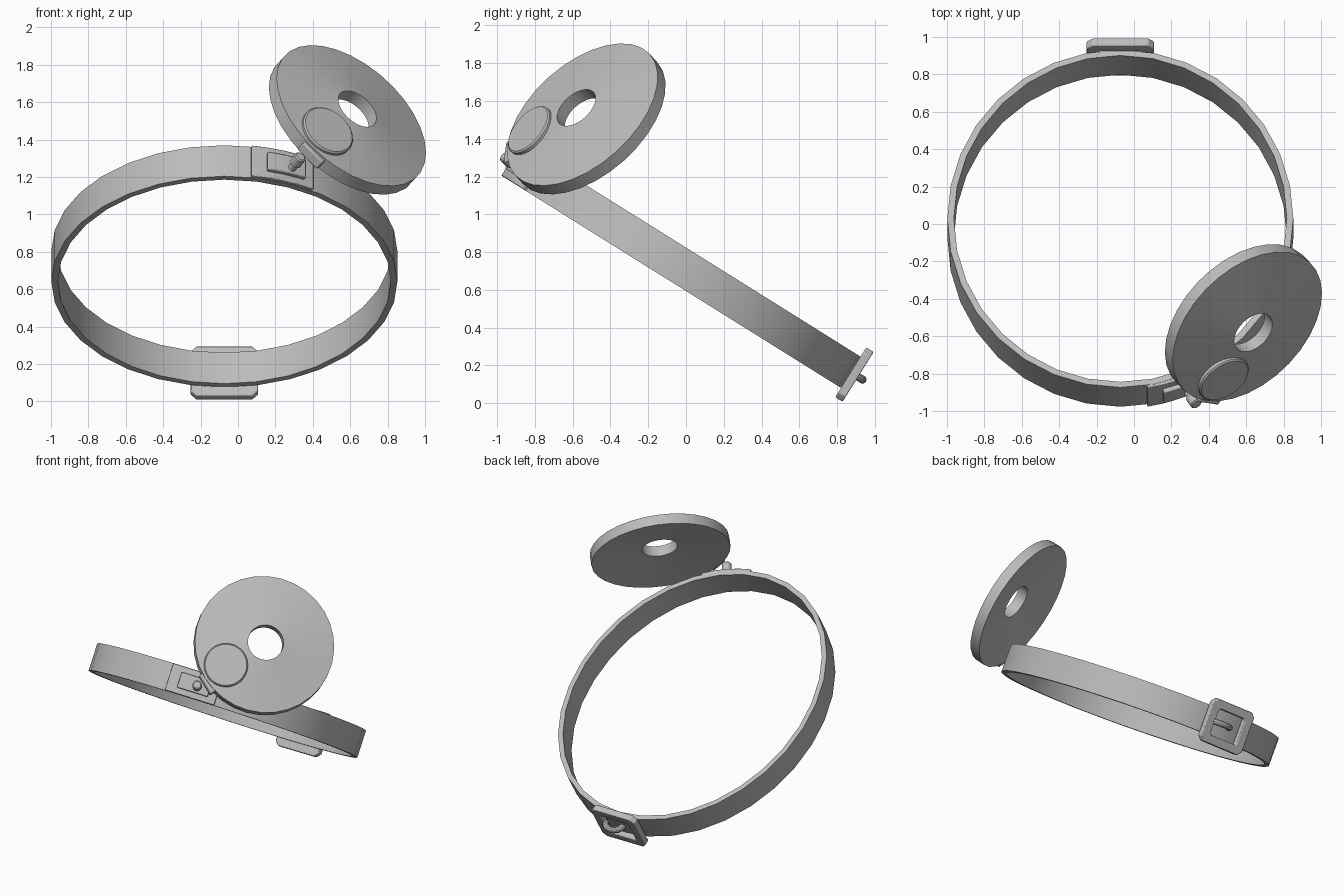
import bpy, bmesh, math
from mathutils import Matrix, Vector

if "Cube" in bpy.data.objects:
    bpy.data.objects.remove(bpy.data.objects["Cube"], do_unlink=True)

grey = bpy.data.materials.new("plain grey")
grey.use_nodes = True
grey.diffuse_color = (0.5, 0.5, 0.5, 1)
grey.node_tree.nodes["Principled BSDF"].inputs["Base Color"].default_value = (0.5, 0.5, 0.5, 1)

TAU = 2 * math.pi


def loft(name, rings, matrix, wrap=False, bevel=0.0):
    """Join closed rings of points into a solid, capped at the ends unless wrapped."""
    bm = bmesh.new()
    rows = [[bm.verts.new(p) for p in ring] for ring in rings]
    n = len(rows[0])
    for i in range(len(rows) if wrap else len(rows) - 1):
        a, b = rows[i], rows[(i + 1) % len(rows)]
        for j in range(n):
            k = (j + 1) % n
            bm.faces.new((a[j], a[k], b[k], b[j]))
    if not wrap:
        bm.faces.new(rows[0])
        bm.faces.new(rows[-1])
    bmesh.ops.recalc_face_normals(bm, faces=bm.faces)
    mesh = bpy.data.meshes.new(name)
    bm.to_mesh(mesh)
    bm.free()
    obj = bpy.data.objects.new(name, mesh)
    bpy.context.collection.objects.link(obj)
    mesh.materials.append(grey)
    obj.matrix_world = matrix
    if bevel:
        mod = obj.modifiers.new("Bevel", "BEVEL")
        mod.width = bevel
        mod.segments = 2
    bpy.ops.object.select_all(action="DESELECT")
    obj.select_set(True)
    bpy.context.view_layer.objects.active = obj
    bpy.ops.object.shade_smooth_by_angle(angle=math.radians(30))
    return obj


def circle(r, z, n=32):
    return [(r * math.cos(TAU * i / n), r * math.sin(TAU * i / n), z) for i in range(n)]


def frame(origin, z_axis, x_hint):
    """Placement matrix with its z along z_axis and its x near x_hint."""
    z = Vector(z_axis).normalized()
    y = z.cross(Vector(x_hint)).normalized()
    rot = Matrix((y.cross(z), y, z)).transposed().to_4x4()
    return Matrix.Translation(origin) @ rot


# Strap space: an oval ring tilted down towards the back
HALF_X, HALF_Y = 0.925, 1.064
strap_space = Matrix.Translation((-0.073, -0.023, 0.723)) @ Matrix.Rotation(math.radians(-32), 4, "X")


def strap_section(angle, inner, outer, half_h):
    s, c = math.sin(angle), -math.cos(angle)
    return [((HALF_X + o) * s, (HALF_Y + o) * c, z)
            for o, z in ((inner, -half_h), (outer, -half_h), (outer, half_h), (inner, half_h))]


def strap_patch(name, start, end, inner, outer, half_h, bevel):
    steps = 4
    angles = [math.radians(start + (end - start) * i / steps) for i in range(steps + 1)]
    loft(name, [strap_section(a, inner, outer, half_h) for a in angles], strap_space, bevel=bevel)


loft("head_strap", [strap_section(TAU * i / 32, -0.035, 0, 0.0975) for i in range(32)],
     strap_space, wrap=True)

# Mounting plates on the front of the strap
strap_patch("mount_plate", 8.9, 30.5, -0.01, 0.015, 0.096, 0.004)
strap_patch("mount_block", 14, 27, 0.0, 0.04, 0.055, 0.006)


# Buckle frame at the back
def chamfered_rect(w, h, c, y):
    corners = []
    for sx, sz in ((1, 1), (-1, 1), (-1, -1), (1, -1)):
        pair = [(sx * w, y, sz * (h - c)), (sx * (w - c), y, sz * h)]
        corners += pair if sx * sz > 0 else pair[::-1]
    return corners


back, front = HALF_Y + 0.038, HALF_Y - 0.008
loft("buckle_frame", [chamfered_rect(0.18, 0.155, 0.03, back), chamfered_rect(0.115, 0.095, 0.012, back),
                      chamfered_rect(0.115, 0.095, 0.012, front), chamfered_rect(0.18, 0.155, 0.03, front)],
     strap_space, wrap=True, bevel=0.006)

# Buckle prong, arched over one side of the frame
prong = []
for i in range(9):
    t = math.pi * i / 8
    cx, cy = 0.045 + 0.07 * math.cos(t), HALF_Y + 0.01 + 0.055 * math.sin(t)
    out = Vector((math.cos(t) * 0.055, math.sin(t) * 0.07, 0)).normalized()
    prong.append([Vector((cx, cy, 0)) + out * x + Vector((0, 0, y)) for x, y, _ in circle(0.022, 0, 10)])
loft("buckle_prong", prong, strap_space)

# Shallow conical mirror with a centre hole
normal = Vector((0.555, -0.555, 0.62)).normalized()
radial = Vector((-0.46, -0.83, -0.33))
radial = (radial - normal * radial.dot(normal)).normalized()
tangent = normal.cross(radial)
centre = Vector((0.585, -0.528, 1.505))
RIM, HOLE, THICK, RISE = 0.48, 0.123, 0.0375, 0.058
loft("mirror_disc", [circle(RIM, THICK), circle(HOLE, THICK + RISE),
                     circle(HOLE, RISE - THICK), circle(RIM, -THICK)],
     frame(centre, normal, radial), wrap=True)

# Round cover plate lying on the mirror's slope
slope = RISE / (RIM - HOLE)
reach = 0.315
cover_pos = centre + radial * reach + normal * (THICK + slope * (RIM - reach))
loft("cover_plate", [circle(0.15, -0.01), circle(0.15, 0.012), circle(0.142, 0.02)],
     frame(cover_pos, normal + radial * slope, radial))

# Hinge tab at the mirror's edge
tab = [[(x, y, z) for x, y in ((-0.025, -0.075), (0.025, -0.075), (0.025, 0.075), (-0.025, 0.075))]
       for z in (-0.03, 0.03)]
loft("hinge_tab", tab, frame(centre + radial * 0.475 + tangent * 0.04, normal, radial), bevel=0.008)

# Pivot knob between the mount block and the mirror
base, tip = Vector((0.28, -0.885, 1.235)), Vector((0.335, -0.965, 1.31))
length = (tip - base).length
loft("pivot_knob", [circle(0.022, 0, 16), circle(0.022, length * 0.45, 16), circle(0.032, length * 0.5, 16),
                    circle(0.032, length * 0.95, 16), circle(0.024, length, 16)],
     frame(base, tip - base, (0, 0, 1)))
